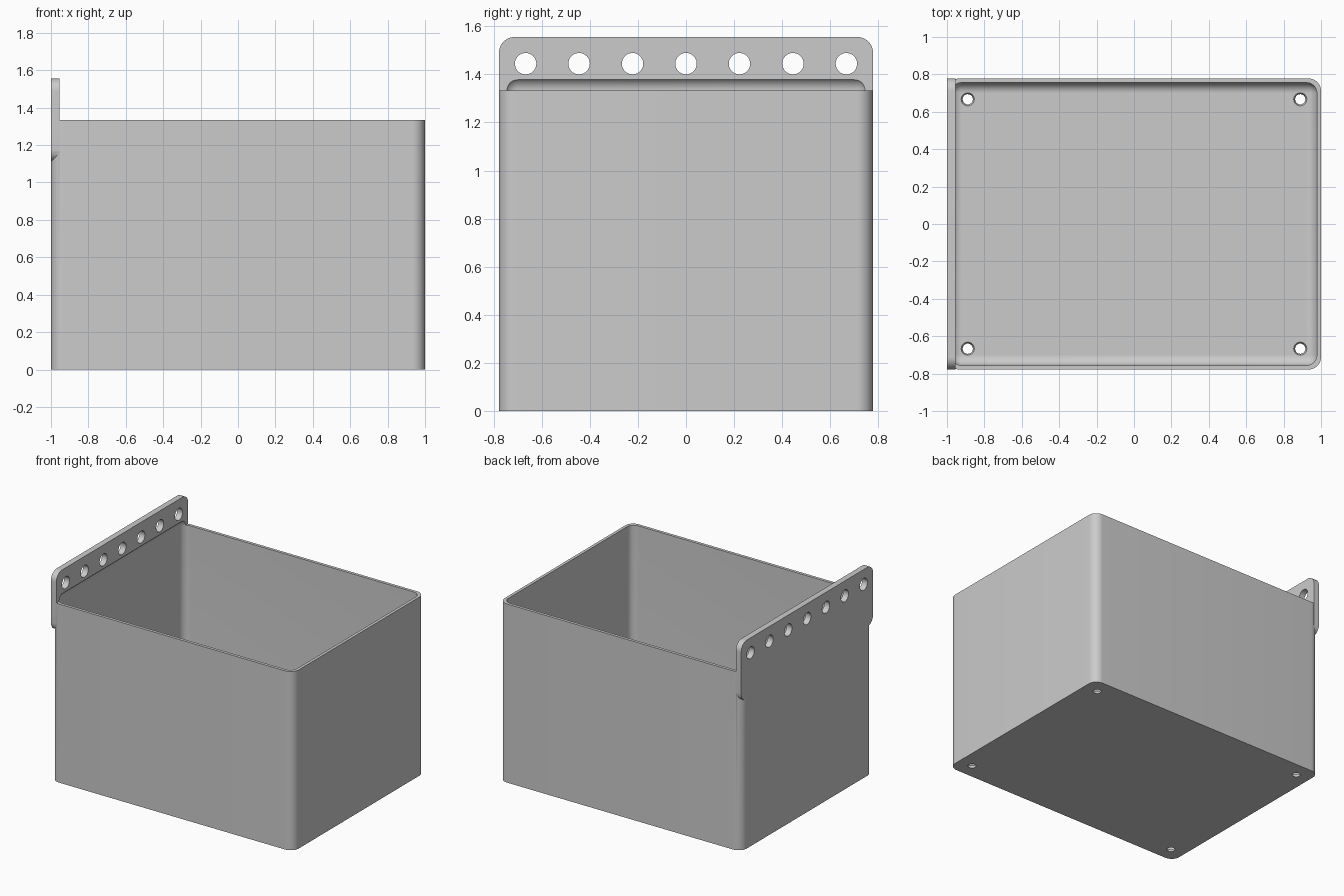
import bpy
import bmesh
from math import radians
from mathutils import Matrix, Vector

scene_cube = bpy.data.objects.get("Cube")
if scene_cube:
    bpy.data.objects.remove(scene_cube, do_unlink=True)

MM = 2 / 90                     # one design unit
W, D, H = 90 * MM, 70 * MM, 60 * MM
WALL = MM
PLATE = 2 * MM

grey = bpy.data.materials.new("plain grey")
grey.use_nodes = True
colour = (0.6, 0.6, 0.6, 1)
grey.diffuse_color = colour
grey.node_tree.nodes["Principled BSDF"].inputs["Base Color"].default_value = colour


def make_object(name, bm):
    mesh = bpy.data.meshes.new(name)
    bm.to_mesh(mesh)
    bm.free()
    mesh.materials.append(grey)
    obj = bpy.data.objects.new(name, mesh)
    bpy.context.collection.objects.link(obj)
    return obj


def rounded_block(name, low, high, radius, axis=None):
    """Block with edges along one axis rounded, or all edges if axis is None."""
    low, high = Vector(low), Vector(high)
    bm = bmesh.new()
    bmesh.ops.create_cube(bm, size=1)
    for v in bm.verts:
        v.co = (low + high) / 2 + v.co * (high - low)
    edges = [e for e in bm.edges if axis is None
             or abs((e.verts[0].co - e.verts[1].co).normalized()[axis]) > 0.9]
    bmesh.ops.bevel(bm, geom=edges, offset=radius, offset_type='OFFSET',
                    segments=12, profile=0.5, affect='EDGES')
    return make_object(name, bm)


def add_cone(bm, centre, bottom, top, depth, turn=Matrix()):
    bmesh.ops.create_cone(bm, cap_ends=True, segments=48, radius1=bottom,
                          radius2=top, depth=depth,
                          matrix=Matrix.Translation(centre) @ turn)


def combine(target, tool, operation):
    """Bake a boolean into the target and discard the tool."""
    mod = target.modifiers.new(operation, 'BOOLEAN')
    mod.operation, mod.solver, mod.object = operation, 'EXACT', tool
    bpy.context.view_layer.update()
    graph = bpy.context.evaluated_depsgraph_get()
    mesh = bpy.data.meshes.new_from_object(target.evaluated_get(graph))
    target.modifiers.clear()
    target.data = mesh
    bpy.data.objects.remove(tool, do_unlink=True)


# Outer body with rounded upright corners
bin_body = rounded_block("hanging_bin", (-W / 2, -D / 2, 0), (W / 2, D / 2, H), 3 * MM, 2)

# Hanging plate along the left end
plate = rounded_block("hanging_plate", (-W / 2, -D / 2, H - 10 * MM),
                      (-W / 2 + PLATE, D / 2, H + 10 * MM), 3 * MM, 0)
combine(bin_body, plate, 'UNION')

# Cavity rounded on every edge, reaching a little up into the plate
R = 2.5 * MM
cavity = rounded_block("cavity_cutter", (-W / 2 + WALL, -D / 2 + WALL, WALL),
                       (W / 2 - WALL, D / 2 - WALL, H + R), R)
combine(bin_body, cavity, 'DIFFERENCE')

# Row of hanging holes through the plate, tapered drain holes in the floor
bm = bmesh.new()
sideways = Matrix.Rotation(radians(90), 4, 'Y')
for i in range(-3, 4):
    add_cone(bm, (-W / 2 + PLATE / 2, i * 10 * MM, H + 5 * MM),
             2 * MM, 2 * MM, 4 * MM, sideways)
for sx in (-1, 1):
    for sy in (-1, 1):
        add_cone(bm, (sx * 40 * MM, sy * 30 * MM, WALL / 2),
                 1.05 * MM, 1.75 * MM, 2 * MM)
combine(bin_body, make_object("hole_cutter", bm), 'DIFFERENCE')

# Smooth rounded areas, crisp edges
bpy.ops.object.select_all(action='DESELECT')
bin_body.select_set(True)
bpy.context.view_layer.objects.active = bin_body
bpy.ops.object.shade_smooth_by_angle(angle=radians(30))
